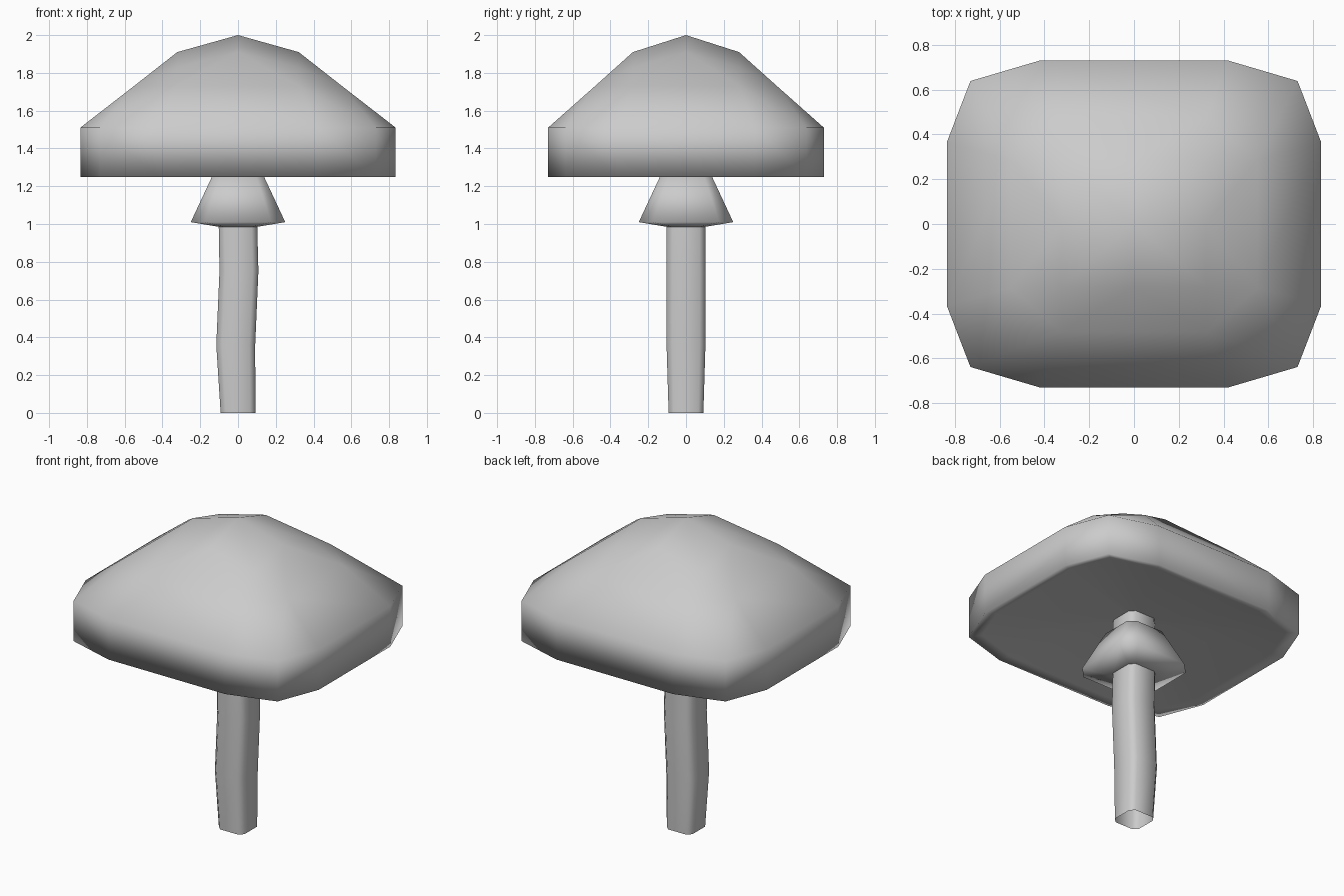
import bpy, bmesh

if "Cube" in bpy.data.objects:
    bpy.data.objects.remove(bpy.data.objects["Cube"])


def finish(bm, name):
    bmesh.ops.remove_doubles(bm, verts=bm.verts, dist=0.0005)
    bmesh.ops.recalc_face_normals(bm, faces=bm.faces)
    for f in bm.faces:
        f.smooth = True
    mesh = bpy.data.meshes.new(name)
    bm.to_mesh(mesh)
    bm.free()
    obj = bpy.data.objects.new(name, mesh)
    bpy.context.collection.objects.link(obj)
    return obj


def loft(bm, rings):
    """Bridge closed rings of points that share a vertex count."""
    loops = [[bm.verts.new(p) for p in r] for r in rings]
    n = len(loops[0])
    for a, b in zip(loops, loops[1:]):
        for i in range(n):
            bm.faces.new((a[i], a[(i + 1) % n], b[(i + 1) % n], b[i]))
    return loops


def rounded_square(r, z, cx=0.0, k=0.7):
    pts = [(1, -k), (1, k), (k, 1), (-k, 1), (-1, k), (-1, -k), (-k, -1), (k, -1)]
    return [(cx + x * r, y * r, z) for x, y in pts]


# Cap: rim walls, soft lip and underside rising gently to the stem
CX, CY = 0.835, 0.73
quarter = [(1, 0.5), (0.874, 0.874), (0.5, 1)]
outline = (quarter + [(-x, y) for x, y in reversed(quarter)]
           + [(-x, -y) for x, y in quarter] + [(x, -y) for x, y in reversed(quarter)])


def cap_ring(s, z):
    return [(x * CX * s, y * CY * s, z) for x, y in outline]


bm = bmesh.new()
loops = loft(bm, [cap_ring(1, 1.51), cap_ring(1, 1.248), cap_ring(0.92, 1.26),
                  cap_ring(0.14, 1.345)])
bm.faces.new(loops[-1])

# Cap: faceted dome, one quarter mirrored to the four corners
A, E, F = (0, 0, 2.0), (0.385, 0, 1.91), (0, 0.385, 1.91)
R, P, Q = (0.385, 0.385, 1.83), (0.66, 0.39, 1.73), (0.39, 0.66, 1.73)
U, C, V = [(x, y, 1.51) for x, y in quarter]
for sx in (1, -1):
    for sy in (1, -1):
        for face in ((A, E, R, F), (E, P, R), (F, R, Q), (R, P, Q),
                     (P, U, C), (P, C, Q), (Q, C, V)):
            bm.faces.new([bm.verts.new((x * CX * sx, y * CY * sy, z)) for x, y, z in face])


# Cap: the four broad slopes
def flip_x(p):
    return (-p[0], p[1], p[2])


def flip_y(p):
    return (p[0], -p[1], p[2])


for a in (1, -1):
    for slope in ([E, P, U, flip_y(U), flip_y(P)], [F, Q, V, flip_x(V), flip_x(Q)]):
        bm.faces.new([bm.verts.new((x * CX * a, y * CY * a, z)) for x, y, z in slope])
finish(bm, "mushroom_cap")

# Stem: slightly bent, open at the bottom
bm = bmesh.new()
loft(bm, [rounded_square(0.092, 0), rounded_square(0.103, 0.36, -0.012),
          rounded_square(0.103, 0.75, 0.005), rounded_square(0.102, 0.98),
          rounded_square(0.1, 1.35)])
finish(bm, "stem")

# Skirt: flared ring under the cap
bm = bmesh.new()
loft(bm, [rounded_square(0.1, 0.985), rounded_square(0.25, 1.01),
          rounded_square(0.138, 1.25), rounded_square(0.1, 1.26)])
finish(bm, "stem_skirt")
